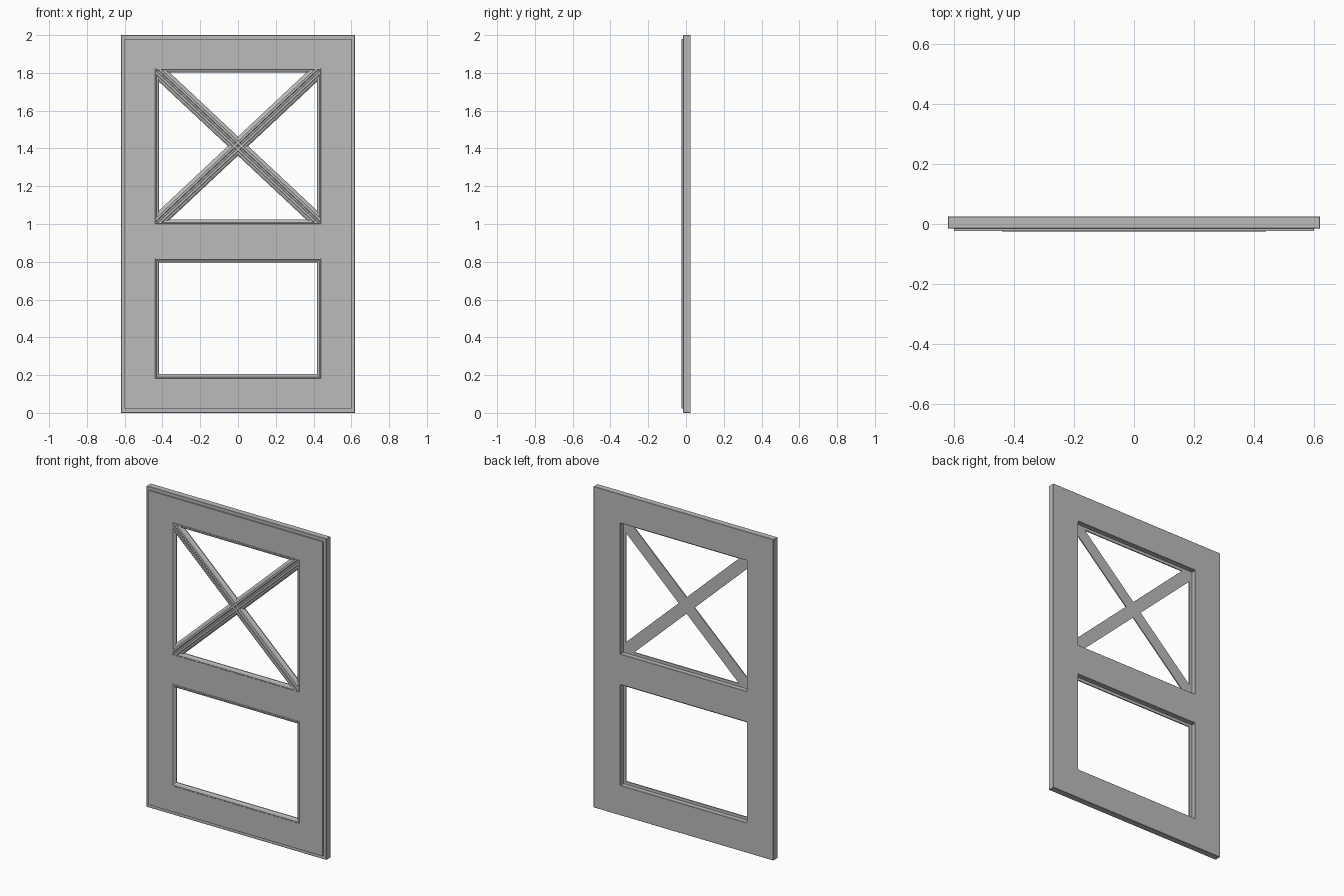
import bpy, bmesh
from mathutils import Vector

cube = bpy.data.objects.get("Cube")
if cube:
    bpy.data.objects.remove(cube, do_unlink=True)

grey = bpy.data.materials.new("plain grey")
grey.use_nodes = True
grey.diffuse_color = (0.5, 0.5, 0.5, 1)
grey.node_tree.nodes["Principled BSDF"].inputs["Base Color"].default_value = (0.5, 0.5, 0.5, 1)

HALF = 0.435                                    # half width of both openings
LOWER, UPPER = (0.187, 0.814), (1.005, 1.82)    # bottom and top of each opening


def finish(name, bm):
    bmesh.ops.recalc_face_normals(bm, faces=bm.faces)
    mesh = bpy.data.meshes.new(name)
    bm.to_mesh(mesh)
    bm.free()
    mesh.materials.append(grey)
    obj = bpy.data.objects.new(name, mesh)
    bpy.context.scene.collection.objects.link(obj)
    return obj


def pierced_panel(name, half, bottom, top, front, back):
    """Panel with the two openings left out of a grid of cells."""
    bm = bmesh.new()
    xs = (-half, -HALF, HALF, half)
    zs = (bottom, *LOWER, *UPPER, top)
    grid = [[bm.verts.new((x, front, z)) for x in xs] for z in zs]
    for r in range(len(zs) - 1):
        for c in range(len(xs) - 1):
            if c == 1 and r in (1, 3):
                continue
            bm.faces.new((grid[r][c], grid[r][c + 1], grid[r + 1][c + 1], grid[r + 1][c]))
    out = bmesh.ops.extrude_face_region(bm, geom=bm.faces[:])
    moved = [g for g in out["geom"] if isinstance(g, bmesh.types.BMVert)]
    bmesh.ops.translate(bm, verts=moved, vec=(0, back - front, 0))
    return finish(name, bm)


def moulding(name, bottom, top):
    """Mitred ring: profile of (inset from the opening, depth)."""
    profile = [(-0.005, -0.015), (-0.005, -0.0235), (-0.003, -0.025), (0.003, -0.025),
               (0.006, -0.021), (0.012, -0.019), (0.018, -0.012), (0.018, -0.005), (-0.003, -0.005)]
    bm = bmesh.new()
    loops = []
    for sx, sz in ((-1, -1), (1, -1), (1, 1), (-1, 1)):
        loops.append([bm.verts.new((sx * (HALF - i), y, bottom + i if sz < 0 else top - i))
                      for i, y in profile])
    n = len(profile)
    for k in range(4):
        a, b = loops[k], loops[(k + 1) % 4]
        for i in range(n):
            j = (i + 1) % n
            bm.faces.new((a[i], a[j], b[j], b[i]))
    return finish(name, bm)


def diagonal_bar(name, side):
    """Moulded bar between opposite corners, trimmed to the upper opening."""
    half_profile = [(0.037, -0.005), (0.037, -0.012), (0.029, -0.019), (0.022, -0.021),
                    (0.018, -0.025), (0.007, -0.025), (0.004, -0.022)]
    profile = half_profile + [(-w, y) for w, y in reversed(half_profile)]
    bottom, top = UPPER
    centre = Vector((0, 0, (bottom + top) / 2))
    along = Vector((side * HALF, 0, (top - bottom) / 2))
    across = Vector((-along.z, 0, along.x)).normalized()
    bm = bmesh.new()
    ends = [[bm.verts.new(centre + along * t + across * w + Vector((0, y, 0)))
             for w, y in profile] for t in (-1.2, 1.2)]
    n = len(profile)
    for i in range(n):
        j = (i + 1) % n
        bm.faces.new((ends[0][i], ends[0][j], ends[1][j], ends[1][i]))
    for co, no in (((HALF, 0, 0), (1, 0, 0)), ((-HALF, 0, 0), (-1, 0, 0)),
                   ((0, 0, top), (0, 0, 1)), ((0, 0, bottom), (0, 0, -1))):
        bmesh.ops.bisect_plane(bm, geom=bm.verts[:] + bm.edges[:] + bm.faces[:],
                               plane_co=co, plane_no=no, clear_outer=True)
        bmesh.ops.holes_fill(bm, edges=[e for e in bm.edges if e.is_boundary
                                        and all(abs((v.co - Vector(co)).dot(Vector(no))) < 1e-4
                                                for v in e.verts)])
    return finish(name, bm)


# Door body with a slightly smaller raised front face
slab = pierced_panel("door_slab", 0.62, 0, 2, -0.015, 0.025)
bevel = slab.modifiers.new("soft edges", "BEVEL")
bevel.width = 0.002
bevel.segments = 1
pierced_panel("front_face", 0.6, 0.022, 1.98, -0.024, -0.013)

# Trim around the openings
moulding("lower_opening_trim", *LOWER)
moulding("upper_opening_trim", *UPPER)

# Crossed bars in the upper opening
diagonal_bar("rising_cross_bar", 1)
diagonal_bar("falling_cross_bar", -1)
